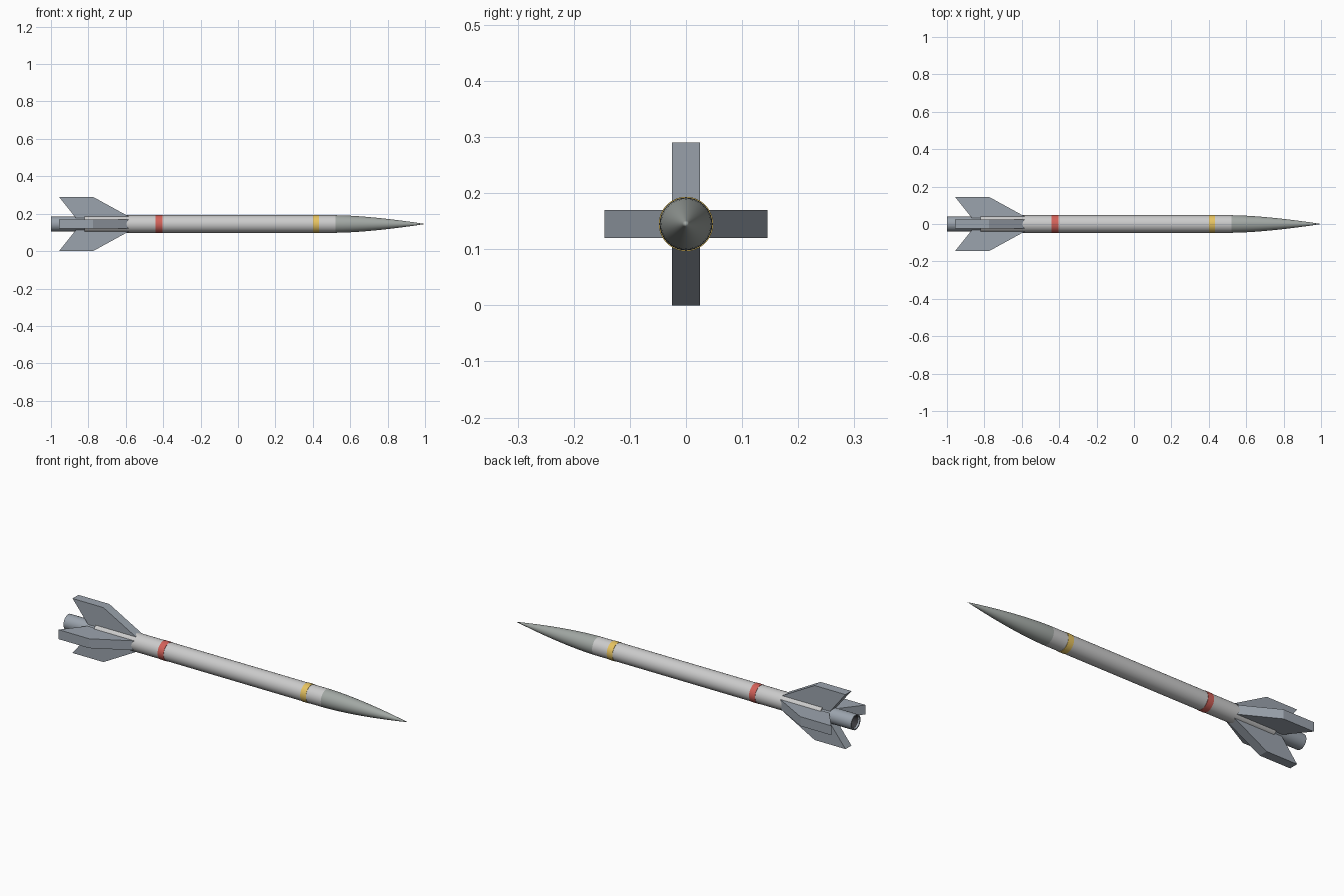
import bpy, bmesh, math
from mathutils import Matrix, Vector

if "Cube" in bpy.data.objects:
    bpy.data.objects.remove(bpy.data.objects["Cube"])

AXIS_Z = 0.145
SIDES = 32


def paint(obj, name, color):
    mat = bpy.data.materials.get(name) or bpy.data.materials.new(name)
    mat.diffuse_color = (*color, 1)
    mat.use_nodes = True
    mat.node_tree.nodes["Principled BSDF"].inputs["Base Color"].default_value = mat.diffuse_color
    obj.data.materials.append(mat)


def finish(bm, name, mat, smooth=True):
    bmesh.ops.remove_doubles(bm, verts=bm.verts, dist=1e-5)
    bmesh.ops.recalc_face_normals(bm, faces=bm.faces)
    mesh = bpy.data.meshes.new(name)
    bm.to_mesh(mesh)
    bm.free()
    obj = bpy.data.objects.new(name, mesh)
    bpy.context.collection.objects.link(obj)
    obj.location.z = AXIS_Z
    paint(obj, *mat)
    if smooth:
        bpy.ops.object.select_all(action='DESELECT')
        obj.select_set(True)
        bpy.context.view_layer.objects.active = obj
        bpy.ops.object.shade_smooth_by_angle(angle=math.radians(35))
    return obj


def lathe(name, profile, mat):
    """Spin (x, radius) points around the long axis."""
    bm = bmesh.new()
    verts = [bm.verts.new((x, 0, r)) for x, r in profile]
    edges = [bm.edges.new(pair) for pair in zip(verts, verts[1:])]
    bmesh.ops.spin(bm, geom=verts + edges, cent=(0, 0, 0), axis=(1, 0, 0),
                   angle=math.tau, steps=SIDES)
    return finish(bm, name, mat)


WHITE = ("white_paint", (0.78, 0.80, 0.78))
NOSE = ("nose_grey", (0.36, 0.39, 0.37))
STEEL = ("fin_grey", (0.33, 0.37, 0.42))
RED = ("red_paint", (0.65, 0.12, 0.10))
YELLOW = ("yellow_paint", (0.80, 0.55, 0.12))
DARK = ("nozzle_dark", (0.04, 0.04, 0.045))

# Body tube
lathe("body_tube", [(-0.82, 0), (-0.82, 0.047), (0.52, 0.047), (0.52, 0)], WHITE)

# Curved nose cone
nose = [(0.52, 0), (0.52, 0.047)]
nose += [(0.52 + 0.48 * t, 0.047 * (1 - t ** 1.6))
         for t in (i / 12 for i in range(1, 12))]
lathe("nose_cone", nose + [(1.0, 0)], NOSE)

# Painted bands
for name, x0, x1, mat in (("rear_band", -0.44, -0.405, RED),
                          ("front_band", 0.40, 0.433, YELLOW)):
    lathe(name, [(x0, 0.046), (x0, 0.0485), (x1, 0.0485), (x1, 0.046)], mat)

# Exhaust nozzle with a dark recess
lathe("nozzle", [(-0.82, 0), (-0.82, 0.040), (-1.0, 0.040), (-1.0, 0.034),
                 (-0.94, 0.030)], STEEL)
lathe("nozzle_recess", [(-0.998, 0.034), (-0.94, 0.029), (-0.94, 0)], DARK)

# Four swept tail fins
outline = [(-0.865, 0.030), (-0.957, 0.145), (-0.775, 0.145), (-0.58, 0.038), (-0.58, 0.030)]
for i, side in enumerate(("top", "left", "bottom", "right")):
    bm = bmesh.new()
    face = bm.faces.new([bm.verts.new((x, -0.025, r)) for x, r in outline])
    new = bmesh.ops.extrude_face_region(bm, geom=[face])["geom"]
    bmesh.ops.translate(bm, vec=Vector((0, 0.05, 0)),
                        verts=[v for v in new if isinstance(v, bmesh.types.BMVert)])
    bmesh.ops.rotate(bm, verts=bm.verts,
                     matrix=Matrix.Rotation(i * math.pi / 2, 3, 'X'))
    finish(bm, "fin_" + side, STEEL, smooth=False)
